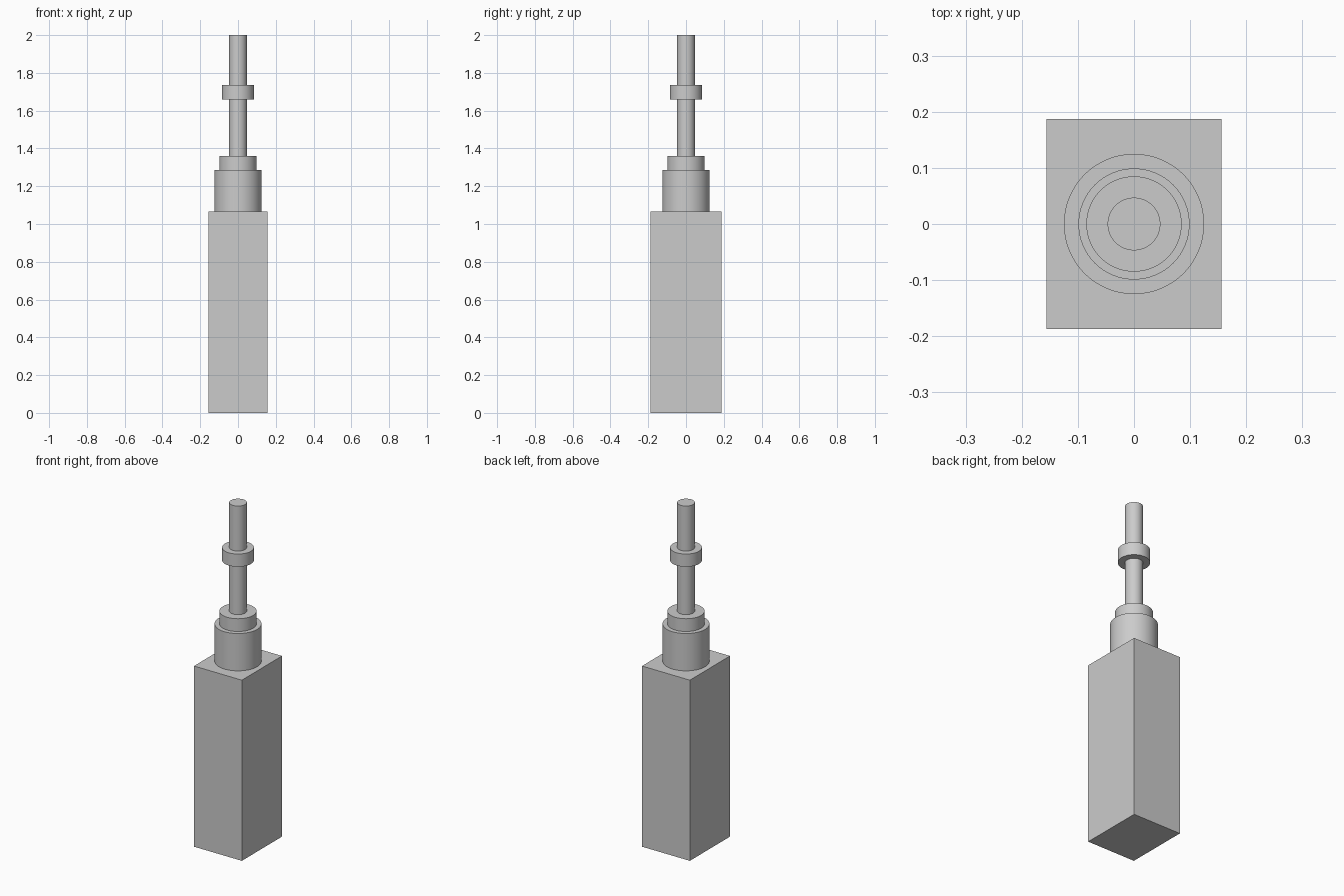
import bpy
import math

cube = bpy.data.objects.get("Cube")
if cube:
    bpy.data.objects.remove(cube, do_unlink=True)

# Single plain grey finish
grey = bpy.data.materials.new("light_grey")
grey.use_nodes = True
colour = (0.6, 0.6, 0.6, 1)
grey.diffuse_color = colour
grey.node_tree.nodes["Principled BSDF"].inputs["Base Color"].default_value = colour


def finish(name):
    obj = bpy.context.object
    obj.name = name
    obj.data.materials.append(grey)
    return obj


def cylinder(name, radius, bottom, top):
    bpy.ops.mesh.primitive_cylinder_add(
        vertices=64, radius=radius, depth=top - bottom,
        location=(0, 0, (bottom + top) / 2))
    finish(name)
    bpy.ops.object.shade_smooth_by_angle(angle=math.radians(30))


# Rectangular body
BODY_TOP = 1.065
bpy.ops.mesh.primitive_cube_add(size=1, location=(0, 0, BODY_TOP / 2))
body = finish("body")
body.scale = (0.312, 0.374, BODY_TOP)
bpy.ops.object.transform_apply(location=False, rotation=False, scale=True)

# Stepped neck, rod and collar on one axis
cylinder("lower_neck", 0.125, BODY_TOP, 1.285)
cylinder("upper_neck", 0.099, 1.285, 1.36)
cylinder("rod", 0.047, 1.36, 2.0)
cylinder("collar", 0.085, 1.66, 1.735)
